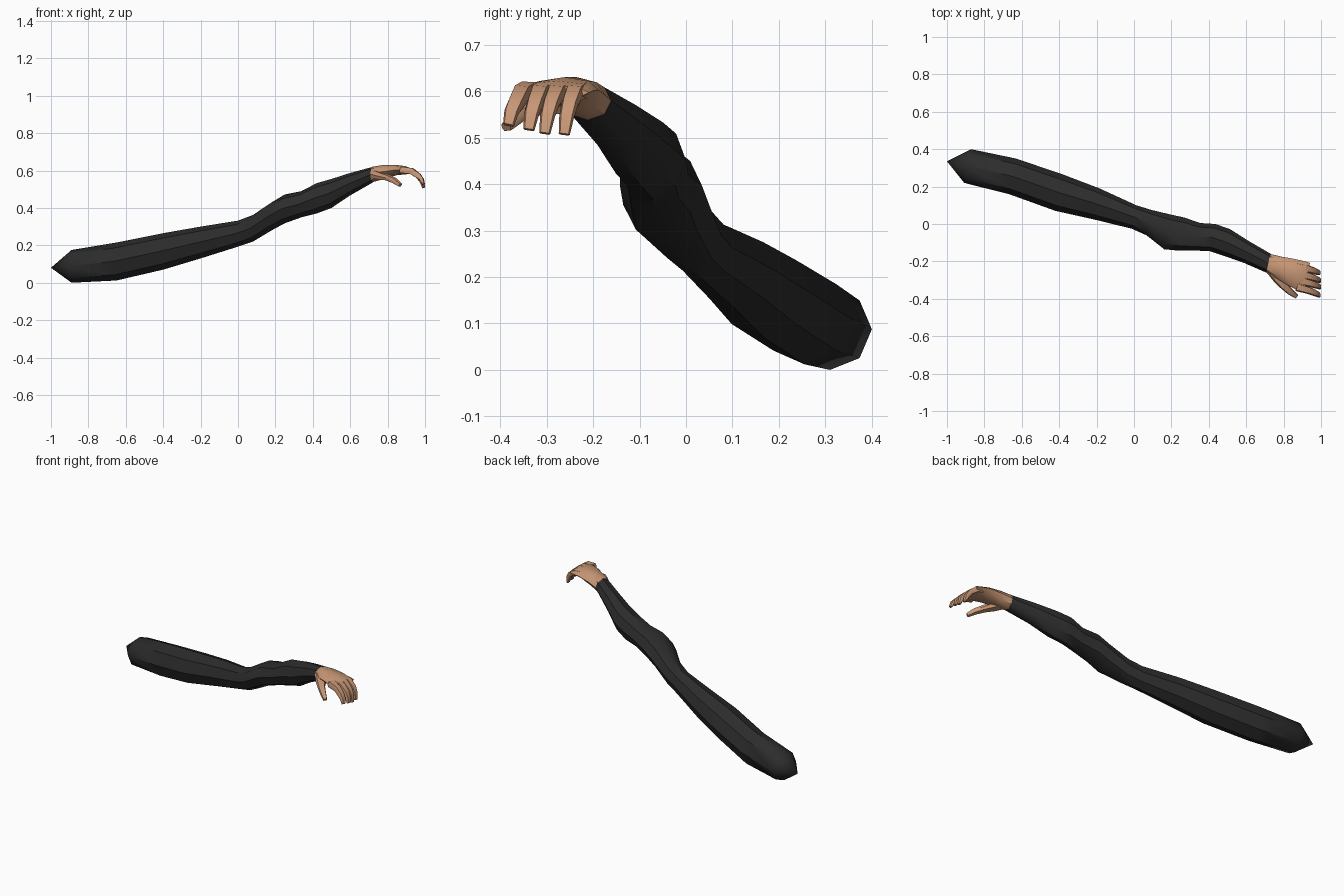
import bpy, bmesh, math
from mathutils import Vector

if "Cube" in bpy.data.objects:
    bpy.data.objects.remove(bpy.data.objects["Cube"])


def material(name, rgb):
    m = bpy.data.materials.new(name)
    m.diffuse_color = (*rgb, 1)
    m.use_nodes = True
    m.node_tree.nodes["Principled BSDF"].inputs["Base Color"].default_value = m.diffuse_color
    return m


CLOTH = material("dark_cloth", (0.025, 0.025, 0.025))
SKIN = material("skin", (0.58, 0.31, 0.18))


def loft(name, rings, mat, tip=None, angle=40):
    """Skin a list of equal-length point rings; optional pointed start."""
    bm = bmesh.new()
    vr = [[bm.verts.new(p) for p in r] for r in rings]
    n = len(vr[0])
    for a, b in zip(vr, vr[1:]):
        for i in range(n):
            j = (i + 1) % n
            bm.faces.new((a[i], a[j], b[j], b[i]))
    if tip:
        t = bm.verts.new(tip)
        for i in range(n):
            bm.faces.new((t, vr[0][(i + 1) % n], vr[0][i]))
    else:
        bm.faces.new(vr[0])
    bm.faces.new(vr[-1])
    bmesh.ops.recalc_face_normals(bm, faces=bm.faces)
    me = bpy.data.meshes.new(name)
    bm.to_mesh(me)
    bm.free()
    me.materials.append(mat)
    ob = bpy.data.objects.new(name, me)
    bpy.context.collection.objects.link(ob)
    bpy.ops.object.select_all(action='DESELECT')
    ob.select_set(True)
    bpy.context.view_layer.objects.active = ob
    bpy.ops.object.shade_smooth_by_angle(angle=math.radians(angle))
    return ob


def section(x, y0, y1, z0, z1, n=8):
    """Slightly slanted octagon across the arm, given its extents."""
    cy, cz, hy, hz = (y0 + y1) / 2, (z0 + z1) / 2, (y1 - y0) / 2, (z1 - z0) / 2
    pts = []
    for i in range(n):
        a = 2 * math.pi * i / n
        dy = hy * math.cos(a)
        pts.append((x + 0.2 * dy, cy + dy, cz + hz * math.sin(a)))
    return pts


def digit(name, path, sizes, side):
    """Six-sided tapering finger along a path; sizes are half width, half depth."""
    p = [Vector(q) for q in path]
    rings = []
    for k, (w, d) in enumerate(sizes):
        t = (p[min(k + 1, len(p) - 1)] - p[max(k - 1, 0)]).normalized()
        s = Vector(side)
        s = (s - t * s.dot(t)).normalized()
        u = t.cross(s)
        rings.append([p[k] + s * (w * a) + u * (d * b) for a, b in
                      ((1, 0), (.75, .85), (-.75, .85), (-1, 0), (-.75, -.85), (.75, -.85))])
    return loft(name, rings, SKIN)


# Sleeve: pointed shoulder end, elbow bulge, narrow wrist
SLEEVE = [
    (-0.89, 0.22, 0.40, 0.0, 0.175), (-0.65, 0.16, 0.35, 0.012, 0.215),
    (-0.40, 0.07, 0.265, 0.07, 0.265), (-0.20, 0.025, 0.19, 0.13, 0.30),
    (0.0, -0.025, 0.10, 0.193, 0.332), (0.08, -0.06, 0.075, 0.22, 0.362),
    (0.18, -0.135, 0.05, 0.28, 0.43), (0.25, -0.142, 0.035, 0.318, 0.472),
    (0.34, -0.142, 0.005, 0.35, 0.49), (0.42, -0.145, 0.0, 0.37, 0.532),
    (0.50, -0.172, -0.028, 0.40, 0.555), (0.60, -0.208, -0.09, 0.467, 0.587),
    (0.722, -0.262, -0.16, 0.537, 0.62),
]
loft("sleeve", [section(*s) for s in SLEEVE], CLOTH, tip=(-1, 0.335, 0.08))

# Palm: wrist flattening out to the knuckles
PALM = [
    (0.718, -0.262, -0.16, 0.537, 0.62), (0.78, -0.295, -0.175, 0.555, 0.63),
    (0.85, -0.335, -0.188, 0.575, 0.63), (0.90, -0.36, -0.2, 0.58, 0.622),
    (0.925, -0.368, -0.208, 0.582, 0.612),
]
loft("palm", [section(*s) for s in PALM], SKIN)

# Four fingers, fanned and curled downwards
FINGERS = [("index_finger", -0.338, -0.382, 0.02, 0.0), ("middle_finger", -0.302, -0.338, 0.01, 0.004),
           ("ring_finger", -0.265, -0.304, 0.002, 0.004), ("little_finger", -0.228, -0.262, 0.0, 0.0)]
for name, y0, y1, lift, dx in FINGERS:
    fan = [y0 + (y1 - y0) * f for f in (0, 0.35, 0.65, 0.85, 1)]
    xs = (0.87, 0.928, 0.962, 0.98, 0.991)
    zs = (0.604, 0.596, 0.572, 0.545 + lift / 2, 0.507 + lift)
    digit(name, [(x + dx, y, z) for x, y, z in zip(xs, fan, zs)],
          [(.021, .019), (.02, .019), (.018, .016), (.016, .013), (.012, .007)], (0, 1, 0))

# Thumb, reaching forward and down
digit("thumb", [(0.735, -0.24, 0.58), (0.768, -0.285, 0.57), (0.80, -0.328, 0.562),
                (0.835, -0.362, 0.547), (0.868, -0.387, 0.522)],
      [(.032, .026), (.03, .022), (.022, .017), (.018, .015), (.012, .01)], (0.7, 0.7, 0))
